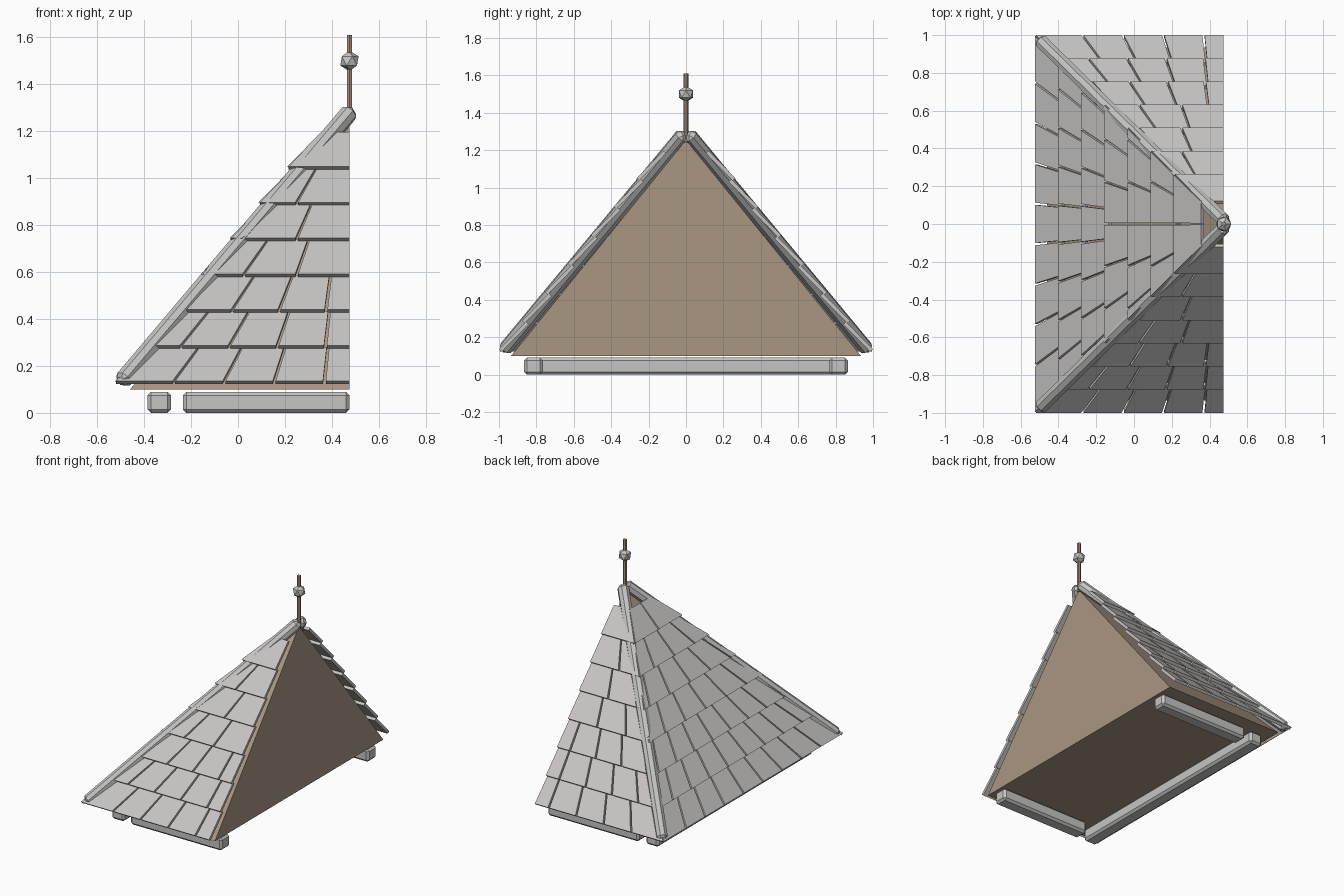
import bpy, bmesh, math
from mathutils import Vector, Matrix

cube = bpy.data.objects.get("Cube")
if cube:
    bpy.data.objects.remove(cube)

CUT = 0.475                      # x of the flat cut side, below the apex
BASE_R, BASE_Z, APEX_Z = 0.935, 0.1, 1.255


def material(name, rgb):
    m = bpy.data.materials.new(name)
    m.use_nodes = True
    m.diffuse_color = (*rgb, 1)
    m.node_tree.nodes["Principled BSDF"].inputs["Base Color"].default_value = (*rgb, 1)
    return m


slate = material("pale_slate", (0.57, 0.555, 0.545))
stone = material("grey_stone", (0.56, 0.56, 0.55))
wood = material("brown_wood", (0.40, 0.305, 0.225))


def add_object(name, bm, mat):
    bmesh.ops.recalc_face_normals(bm, faces=bm.faces)
    mesh = bpy.data.meshes.new(name)
    bm.to_mesh(mesh)
    bm.free()
    mesh.materials.append(mat)
    obj = bpy.data.objects.new(name, mesh)
    bpy.context.collection.objects.link(obj)
    return obj


def bevelled_bar(name, size, matrix, bevel, mat):
    bm = bmesh.new()
    bmesh.ops.create_cube(bm, size=1, matrix=Matrix.Diagonal((*size, 1)))
    bmesh.ops.bevel(bm, geom=bm.edges[:], offset=bevel, segments=1, affect='EDGES')
    bm.transform(matrix)
    return add_object(name, bm, mat)


# Half pyramid under the tiles
bm = bmesh.new()
base = [bm.verts.new((x, y, BASE_Z)) for x, y in
        ((CUT, -BASE_R), (CUT - BASE_R, -BASE_R), (CUT - BASE_R, BASE_R), (CUT, BASE_R))]
apex = bm.verts.new((CUT, 0, APEX_Z))
bm.faces.new(base)
for i in range(4):
    bm.faces.new((base[i], base[(i + 1) % 4], apex))
add_object("roof_core", bm, wood)

# Tile rows: joints fan towards the apex and stop at the hips
slope = Vector((-BASE_R, APEX_Z - BASE_Z)).normalized()
normal = Vector((slope.y, -slope.x))
THICK, LENGTH, GAP = 0.02, 0.205, 0.006


def row_joints(row, half):
    width = (0.214, 0.205, 0.2)[row] if row < 3 else 0.225
    start = width / 2 if row < 3 else 0
    joints = [start + width * k for k in range(5) if start + width * k < half - 0.05]
    return sorted({-half, half, 0.0, *joints, *(-j for j in joints)}), start > 0


def tile_side(name, angle, keep):
    bm = bmesh.new()
    out = Vector((math.cos(angle), math.sin(angle), 0))
    tan = Vector((-out.y, out.x, 0))

    def place(t, p):
        return Vector((CUT, 0, 0)) + out * p.x + tan * t + Vector((0, 0, p.y))

    for row in range(7):
        low = Vector((1.0 - 0.1225 * row, 0.135 + 0.1525 * row))
        high = low + slope * LENGTH - normal * THICK
        joints, centre_tile = row_joints(row, low.x)
        if centre_tile and keep == 0:
            joints.remove(0.0)
        for a, b in zip(joints, joints[1:]):
            if (a + b) * keep < 0:
                continue
            # Leave a narrow gap at each joint, but none at the cut
            a2 = a if keep and a == 0 else a + GAP
            b2 = b if keep and b == 0 else b - GAP
            shrink = high.x / low.x
            rings = []
            for drop in (0, THICK):
                lo, hi = low - normal * drop, high - normal * drop
                rings.append([bm.verts.new(place(t, p)) for t, p in
                              ((a2, lo), (b2, lo), (b2 * shrink, hi), (a2 * shrink, hi))])
            top, under = rings
            bm.faces.new(top)
            bm.faces.new(under[::-1])
            for i in range(4):
                j = (i + 1) % 4
                bm.faces.new((top[i], under[i], under[j], top[j]))
    add_object(name, bm, slate)


tile_side("right_tiles", math.pi, 0)
tile_side("front_tiles", -math.pi / 2, -1)
tile_side("back_tiles", math.pi / 2, 1)

# Hip ridges and floor beams, front and back
for side, name in ((-1, "front"), (1, "back")):
    foot = Vector((-0.49, side * 0.965, 0.14))
    head = Vector((CUT, side * 0.02, 1.28))
    run = head - foot
    turn = run.to_track_quat('X', 'Z').to_matrix().to_4x4()
    bevelled_bar(name + "_hip_ridge", (run.length + 0.03, 0.07, 0.07),
                 Matrix.Translation((foot + head) / 2) @ turn, 0.02, stone)
    bevelled_bar(name + "_beam", (0.71, 0.1, 0.09),
                 Matrix.Translation((0.12, side * 0.815, 0.045)), 0.015, stone)
bevelled_bar("right_beam", (0.1, 1.72, 0.09),
             Matrix.Translation((-0.335, 0, 0.045)), 0.015, stone)

# Finial pole and faceted ball
bm = bmesh.new()
bmesh.ops.create_cone(bm, cap_ends=True, segments=6, radius1=0.013, radius2=0.013,
                      depth=0.37, matrix=Matrix.Translation((CUT, 0, 1.425)))
add_object("finial_pole", bm, wood)
bm = bmesh.new()
bmesh.ops.create_icosphere(bm, subdivisions=1, radius=0.044,
                           matrix=Matrix.Translation((CUT, 0, 1.5)))
add_object("finial_ball", bm, stone)
